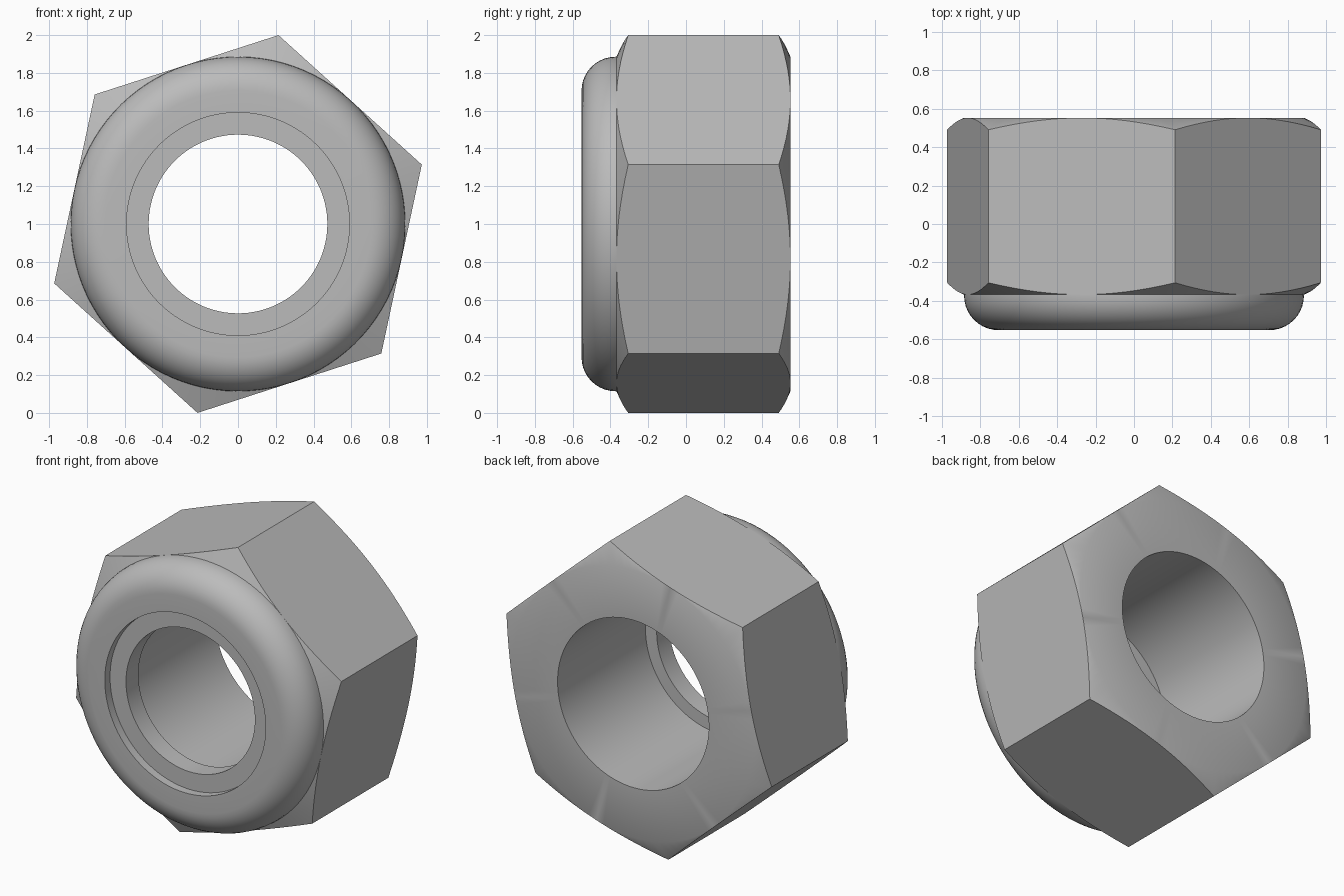
import bpy, bmesh, math

if "Cube" in bpy.data.objects:
    bpy.data.objects.remove(bpy.data.objects["Cube"], do_unlink=True)

SEG = 96                            # divisible by six so corners land on vertices
CORNER = 1.0226                     # hexagon corner radius
FLAT = CORNER * math.cos(math.pi / 6)
TURN = math.radians(17.9)           # rotation of the hexagon about the bore
FRONT, SHOULDER, BACK = -0.553, -0.368, 0.553
CHAMFER = 0.062
BORE, POCKET, HOLE = 0.555, 0.59, 0.473

steel = bpy.data.materials.new("plain grey")
steel.use_nodes = True
grey = (0.5, 0.5, 0.5, 1)
steel.diffuse_color = grey
steel.node_tree.nodes["Principled BSDF"].inputs["Base Color"].default_value = grey


def hex_radius(i):
    """Distance from the axis to the hexagon's side at segment i."""
    per_side = SEG // 6
    return FLAT / math.cos(2 * math.pi * (i % per_side) / SEG - math.pi / 6)


def spin(name, section):
    """Sweep a closed section around the y axis; section(i) lists (radius, y)."""
    bm = bmesh.new()
    rings = []
    for i in range(SEG):
        a = TURN + 2 * math.pi * i / SEG
        rings.append([bm.verts.new((r * math.cos(a), y, 1 + r * math.sin(a)))
                      for r, y in section(i)])
    n = len(rings[0])
    for i in range(SEG):
        p, q = rings[i], rings[(i + 1) % SEG]
        for k in range(n):
            m = (k + 1) % n
            bm.faces.new((p[k], p[m], q[m], q[k]))
    bmesh.ops.remove_doubles(bm, verts=bm.verts, dist=1e-5)
    bmesh.ops.recalc_face_normals(bm, faces=bm.faces)
    mesh = bpy.data.meshes.new(name)
    bm.to_mesh(mesh)
    bm.free()
    mesh.materials.append(steel)
    obj = bpy.data.objects.new(name, mesh)
    bpy.context.collection.objects.link(obj)
    bpy.ops.object.select_all(action="DESELECT")
    obj.select_set(True)
    bpy.context.view_layer.objects.active = obj
    bpy.ops.object.shade_smooth_by_angle(angle=math.radians(30))
    return obj


def nut_section(i):
    # Rounded collar
    rad = SHOULDER - FRONT - 0.005
    pts = [(POCKET, FRONT)]
    for k in range(11):
        a = math.pi / 2 * k / 10
        pts.append((FLAT - rad + rad * math.sin(a), FRONT + rad - rad * math.cos(a)))
    # Hexagon with conical chamfers at both ends
    h = hex_radius(i)
    cut = CHAMFER * (h - FLAT) / (CORNER - FLAT)
    pts += [(FLAT, SHOULDER), (h, SHOULDER + cut), (h, BACK - cut), (FLAT, BACK)]
    # Bore and the pocket for the insert
    pts += [(BORE, BACK), (BORE, SHOULDER), (POCKET, SHOULDER)]
    return pts


def insert_section(i):
    front = FRONT + 0.055
    return [(HOLE, front), (POCKET, front), (POCKET, SHOULDER), (HOLE, SHOULDER)]


spin("hex_nut_body", nut_section)
spin("locking_insert_ring", insert_section)
